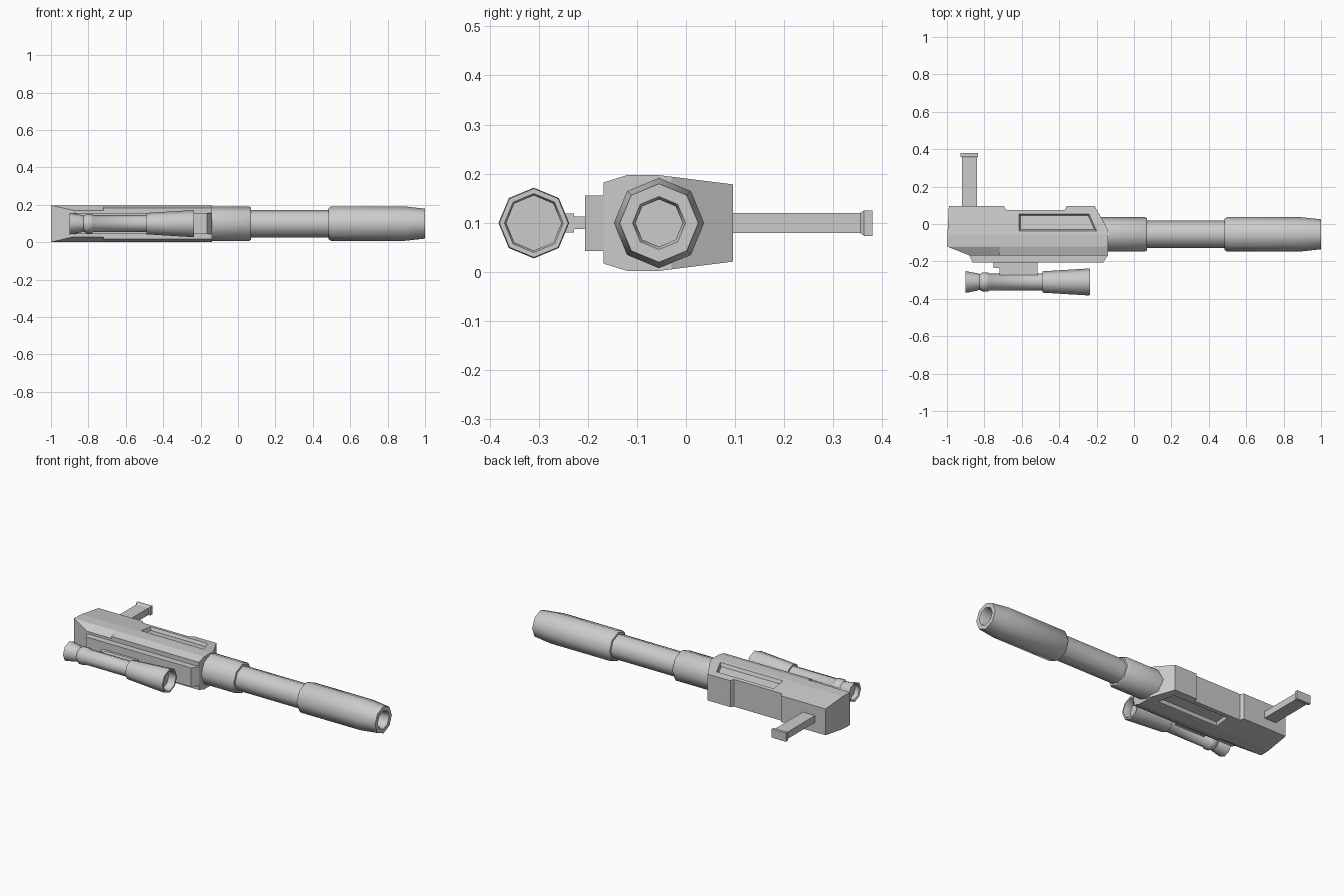
import bpy, bmesh, math
from mathutils import Vector

if "Cube" in bpy.data.objects:
    bpy.data.objects.remove(bpy.data.objects["Cube"])

grey = bpy.data.materials.new("light_grey")
grey.use_nodes = True
grey.diffuse_color = (0.6, 0.6, 0.6, 1)
grey.node_tree.nodes["Principled BSDF"].inputs["Base Color"].default_value = (0.6, 0.6, 0.6, 1)

MID_Z = 0.0995


def loft(name, rings):
    """Skin a closed solid through matching rings of points."""
    bm = bmesh.new()
    loops = [[bm.verts.new(p) for p in ring] for ring in rings]
    n = len(loops[0])
    for a, b in zip(loops, loops[1:]):
        for i in range(n):
            j = (i + 1) % n
            bm.faces.new((a[i], a[j], b[j], b[i]))
    bm.faces.new(loops[0][::-1])
    bm.faces.new(loops[-1])
    bmesh.ops.recalc_face_normals(bm, faces=bm.faces)
    mesh = bpy.data.meshes.new(name)
    bm.to_mesh(mesh)
    bm.free()
    mesh.materials.append(grey)
    ob = bpy.data.objects.new(name, mesh)
    bpy.context.collection.objects.link(ob)
    return ob


def plan_prism(name, outline, z0, z1):
    return loft(name, [[(x, y, z) for x, y in outline] for z in (z0, z1)])


def side_prism(name, profile, x0, x1):
    return loft(name, [[(x, y, z) for y, z in profile] for x in (x0, x1)])


def box(name, x, y, z):
    return side_prism(name, [(y[0], z[0]), (y[1], z[0]), (y[1], z[1]), (y[0], z[1])], *x)


def activate(ob):
    bpy.ops.object.select_all(action='DESELECT')
    ob.select_set(True)
    bpy.context.view_layer.objects.active = ob


def boolean(ob, cutter, operation):
    cutter.hide_render = True
    mod = ob.modifiers.new("cut", 'BOOLEAN')
    mod.operation, mod.solver, mod.object = operation, 'EXACT', cutter
    activate(ob)
    bpy.ops.object.modifier_apply(modifier=mod.name)
    bpy.data.objects.remove(cutter)


def tube(name, y, z, profile):
    """Eight-sided turned part along x, from (x, radius) pairs."""
    ring = [Vector((0, math.cos(k * math.pi / 4), math.sin(k * math.pi / 4))) for k in range(8)]
    ob = loft(name, [[Vector((x, y, z)) + r * v for v in ring] for x, r in profile])
    activate(ob)
    bpy.ops.object.shade_smooth_by_angle(angle=math.radians(50))
    return ob


def flip(points):
    return [(y, 2 * MID_Z - z) for y, z in points]


# Receiver: cross-section trimmed by the plan outline
upper = [(0.097, 0.178), (-0.055, 0.197), (-0.12, 0.197), (-0.172, 0.181)]
body = side_prism("receiver", upper + flip(upper)[::-1], -1.1, 0)
outline = [(-1, -0.12), (-0.88, -0.168), (-0.14, -0.168), (-0.14, -0.03), (-0.21, 0.096),
           (-0.36, 0.096), (-0.37, 0.075), (-0.685, 0.075), (-0.695, 0.096), (-0.99, 0.096)]
boolean(body, plan_prism("trim", outline, -0.1, 0.3), 'INTERSECT')

# Steeper shoulders at the rear, top and bottom
wedge = [(-0.12, 0.198), (-0.18, 0.163), (-0.25, 0.163), (-0.25, 0.3), (-0.12, 0.3)]
for profile in (wedge, flip(wedge)):
    boolean(body, side_prism("shoulder_cutter", profile, -1.1, -0.72), 'DIFFERENCE')

# Recessed slots, top and bottom, following the sloped faces
rim = [(-0.615, 0.053), (-0.24, 0.053), (-0.2, -0.037), (-0.615, -0.037)]
floor = [(-0.607, 0.045), (-0.245, 0.045), (-0.212, -0.029), (-0.607, -0.029)]
outer = [(2 * a - c, 2 * b - d) for (a, b), (c, d) in zip(rim, floor)]
for side in (1, -1):
    rings = [[(x, y, MID_Z + side * (0.0975 - 0.125 * (y + 0.055) + dz)) for x, y in pts]
             for pts, dz in ((floor, -0.018), (outer, 0.018))]
    boolean(body, loft("slot_cutter", rings), 'DIFFERENCE')

# Raised side plate and sight mount
plan_prism("side_plate", [(-0.88, -0.16), (-0.88, -0.17), (-0.862, -0.206), (-0.165, -0.206),
                          (-0.14, -0.168), (-0.14, -0.16)], 0.043, 0.156)
box("sight_mount_neck", (-0.75, -0.515), (-0.235, -0.2), (0.087, 0.113))
box("sight_mount_saddle", (-0.72, -0.515), (-0.275, -0.228), (0.08, 0.119))

# Barrel with hollow muzzle
tube("barrel", -0.055, MID_Z, [
    (-0.19, 0.092), (0.06, 0.092), (0.07, 0.085), (0.07, 0.073), (0.485, 0.073),
    (0.485, 0.084), (0.498, 0.092), (0.89, 0.092), (1, 0.08), (1, 0.054),
    (0.985, 0.048), (0.9, 0.048)])

# Sight tube, hollow at both ends
tube("sight", -0.31, MID_Z, [
    (-0.87, 0.045), (-0.895, 0.048), (-0.9, 0.058), (-0.835, 0.046), (-0.825, 0.042),
    (-0.81, 0.052), (-0.78, 0.052), (-0.775, 0.046), (-0.49, 0.046), (-0.49, 0.057),
    (-0.245, 0.072), (-0.235, 0.07), (-0.235, 0.06), (-0.245, 0.056), (-0.28, 0.056)])

# Side handle with flared cap
box("handle", (-0.92, -0.84), (0.08, 0.358), (0.079, 0.12))
cap_rings = [[(x, y, z) for x, z in ((-0.88 - w, MID_Z - h), (-0.88 + w, MID_Z - h),
                                     (-0.88 + w, MID_Z + h), (-0.88 - w, MID_Z + h))]
             for y, w, h in ((0.355, 0.041, 0.0205), (0.363, 0.047, 0.026), (0.38, 0.047, 0.026))]
loft("handle_cap", cap_rings)
